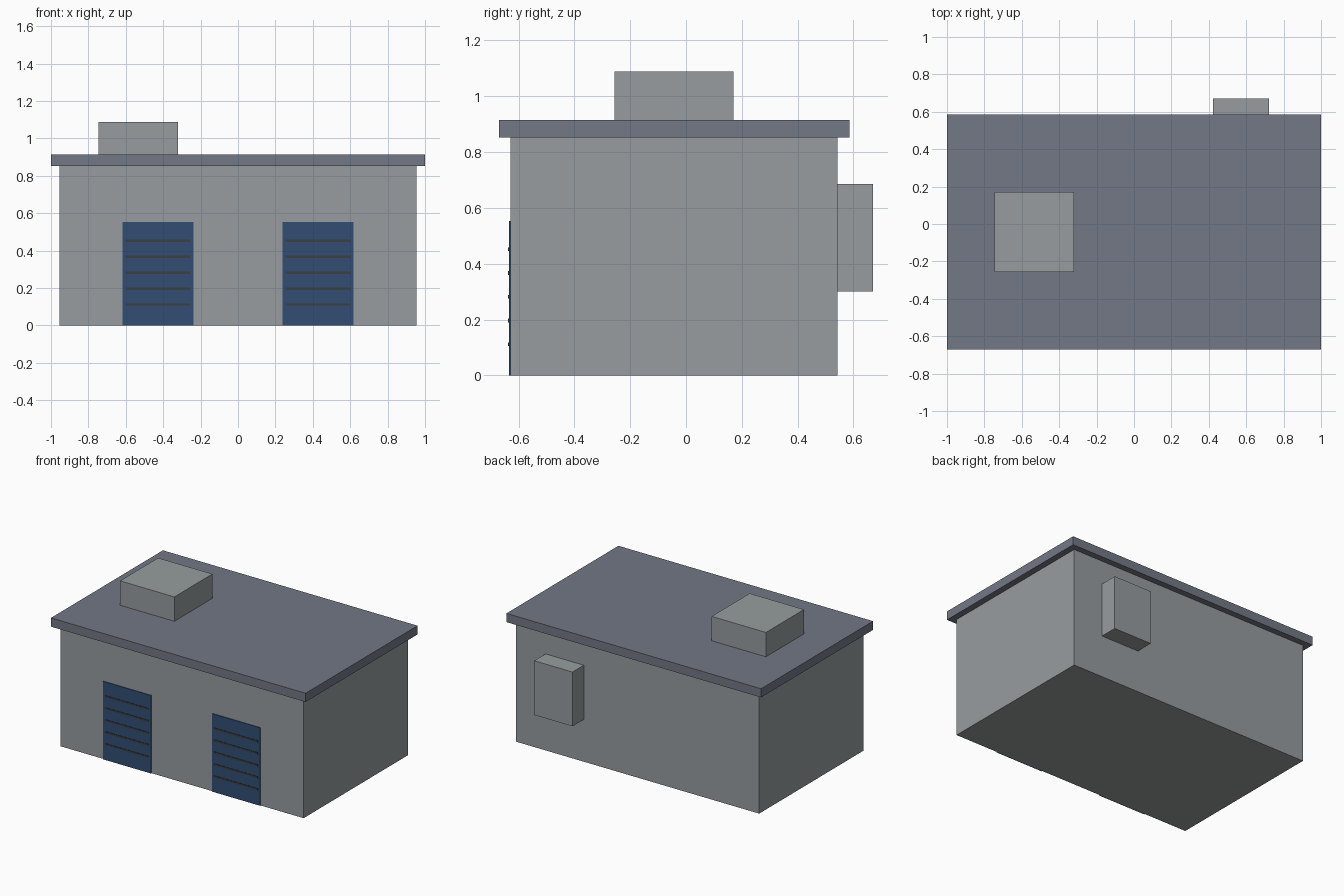
import bpy

if "Cube" in bpy.data.objects:
    bpy.data.objects.remove(bpy.data.objects["Cube"])


def material(name, rgb):
    m = bpy.data.materials.new(name)
    m.diffuse_color = (*rgb, 1.0)
    m.use_nodes = True
    m.node_tree.nodes["Principled BSDF"].inputs["Base Color"].default_value = m.diffuse_color
    return m


wall_grey = material("wall grey", (0.31, 0.335, 0.345))
roof_slate = material("roof slate", (0.171, 0.188, 0.235))
door_blue = material("door blue", (0.032, 0.076, 0.170))
groove_dark = material("groove dark", (0.042, 0.050, 0.060))


def box(name, x, y, z, mat):
    """Axis-aligned box from (min, max) ranges."""
    bpy.ops.mesh.primitive_cube_add(size=1)
    ob = bpy.context.object
    ob.name = name
    ranges = (x, y, z)
    for v in ob.data.vertices:
        v.co = [lo + (c + 0.5) * (hi - lo) for c, (lo, hi) in zip(v.co, ranges)]
    ob.data.materials.append(mat)
    return ob


FRONT, BACK = -0.628, 0.543
WALL_TOP, ROOF_TOP = 0.853, 0.915

# Main building, overhanging flat roof
box("building_walls", (-0.955, 0.955), (FRONT, BACK), (0, WALL_TOP), wall_grey)
box("flat_roof", (-1, 1), (-0.67, 0.586), (WALL_TOP, ROOF_TOP), roof_slate)

# Rooftop vent unit and rear wall cabinet
box("rooftop_unit", (-0.747, -0.32), (-0.257, 0.17), (ROOF_TOP, 1.088), wall_grey)
box("rear_cabinet", (0.422, 0.723), (BACK, 0.67), (0.30, 0.685), wall_grey)

# Two roller doors, each with five dark slat lines
for side, cx in (("left", -0.428), ("right", 0.428)):
    box(f"{side}_door", (cx - 0.19, cx + 0.19), (FRONT - 0.006, FRONT),
        (0, 0.553), door_blue)
    for i in range(5):
        z = 0.112 + i * 0.085
        box(f"{side}_door_slat_{i + 1}", (cx - 0.173, cx + 0.173),
            (FRONT - 0.009, FRONT - 0.006), (z - 0.0065, z + 0.0065), groove_dark)
